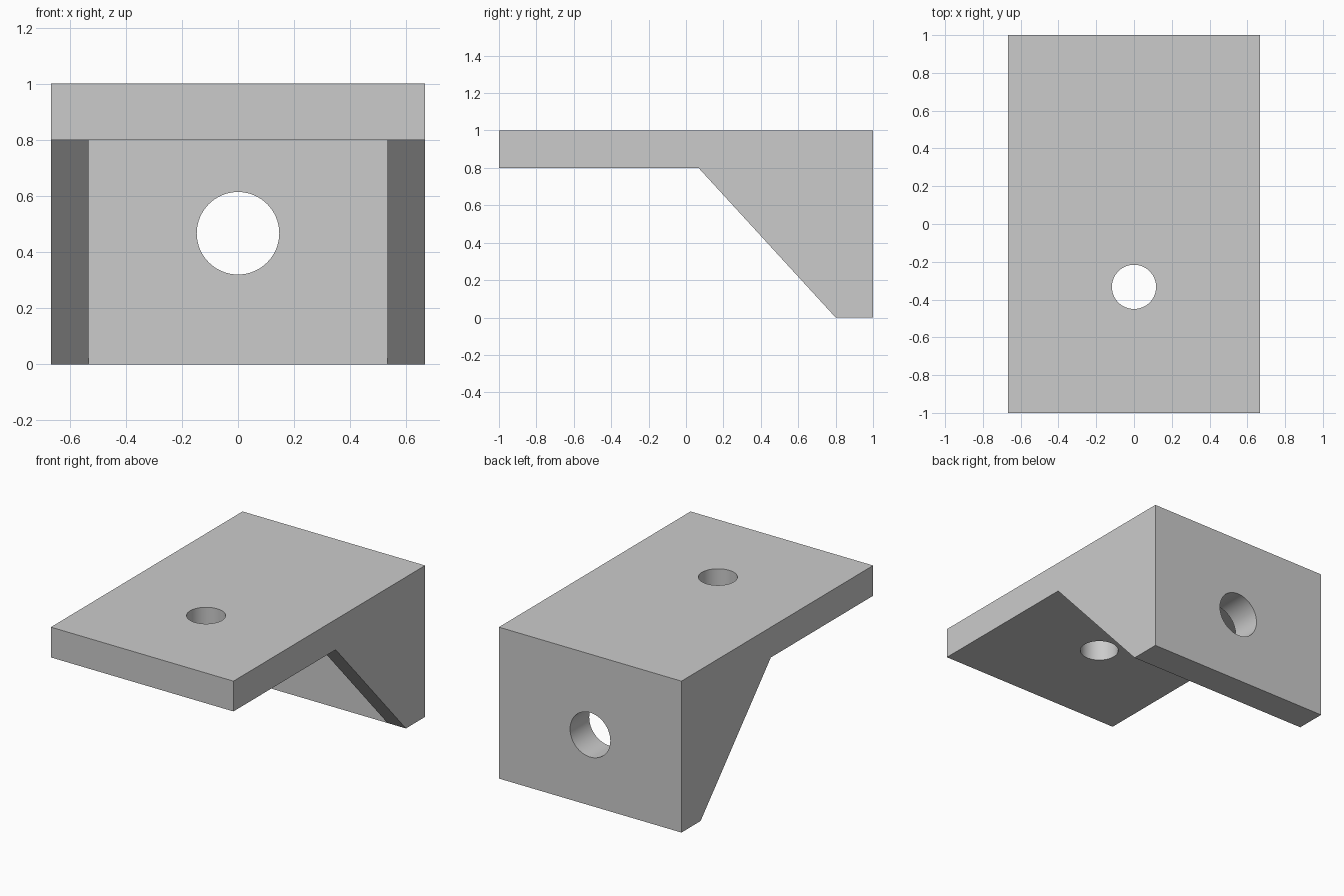
import bpy
import bmesh
from math import pi, radians
from mathutils import Matrix

cube = bpy.data.objects.get("Cube")
if cube:
    bpy.data.objects.remove(cube, do_unlink=True)

HALF_WIDTH = 0.667
WALL = 0.2        # plate thickness
GUSSET = 0.134    # side web thickness
TOE = 0.067       # where the webs meet the underside

grey = bpy.data.materials.new("plain grey")
grey.use_nodes = True
colour = (0.6, 0.6, 0.6, 1)
grey.diffuse_color = colour
grey.node_tree.nodes["Principled BSDF"].inputs["Base Color"].default_value = colour


def finish(name, bm):
    bmesh.ops.recalc_face_normals(bm, faces=bm.faces)
    mesh = bpy.data.meshes.new(name)
    bm.to_mesh(mesh)
    bm.free()
    mesh.materials.append(grey)
    obj = bpy.data.objects.new(name, mesh)
    bpy.context.collection.objects.link(obj)
    return obj


def extrude_profile(name, points, half):
    """Extrude a (y, z) side profile across x."""
    bm = bmesh.new()
    face = bm.faces.new([bm.verts.new((-half, y, z)) for y, z in points])
    new = bmesh.ops.extrude_face_region(bm, geom=[face])["geom"]
    verts = [v for v in new if isinstance(v, bmesh.types.BMVert)]
    bmesh.ops.translate(bm, verts=verts, vec=(2 * half, 0, 0))
    return finish(name, bm)


def drill(name, radius, centre, tilt):
    bm = bmesh.new()
    place = Matrix.Translation(centre) @ Matrix.Rotation(tilt, 4, "X")
    bmesh.ops.create_cone(bm, cap_ends=True, segments=64, radius1=radius,
                          radius2=radius, depth=3 * WALL, matrix=place)
    return finish(name, bm)


# Bracket body with the full side outline
bracket = extrude_profile("bracket", [
    (-1, 1), (-1, 1 - WALL), (TOE, 1 - WALL), (1 - WALL, 0), (1, 0), (1, 1)], HALF_WIDTH)

# Pocket between the two gussets, then the mounting holes
cutters = [
    extrude_profile("pocket_cutter", [
        (TOE, 1 - WALL), (0, -0.2), (1 - WALL, -0.2), (1 - WALL, 1 - WALL)],
        HALF_WIDTH - GUSSET),
    drill("top_hole_cutter", 0.117, (0, -0.333, 1 - WALL / 2), 0),
    drill("back_hole_cutter", 0.147, (0, 1 - WALL / 2, 0.467), pi / 2),
]
bpy.ops.object.select_all(action="DESELECT")
bracket.select_set(True)
bpy.context.view_layer.objects.active = bracket
for cutter in cutters:
    cutter.hide_render = True
    cut = bracket.modifiers.new(cutter.name, "BOOLEAN")
    cut.operation = "DIFFERENCE"
    cut.solver = "EXACT"
    cut.object = cutter
    bpy.ops.object.modifier_apply(modifier=cut.name)
    bpy.data.objects.remove(cutter, do_unlink=True)

# Round hole walls shade smoothly, plate edges stay sharp
bpy.ops.object.shade_smooth_by_angle(angle=radians(30))
